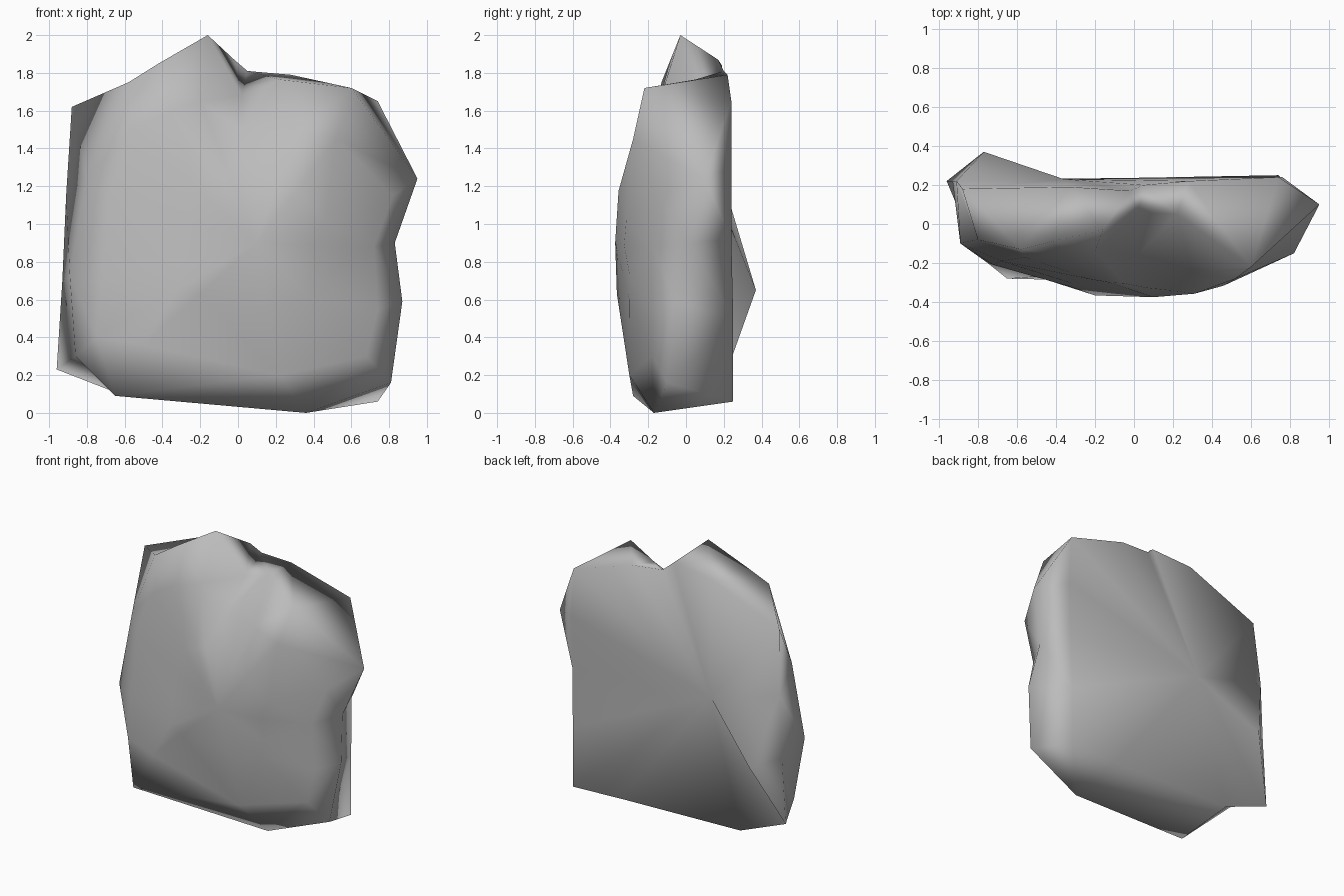
import bpy
import bmesh
from mathutils import Vector

default_cube = bpy.data.objects.get("Cube")
if default_cube:
    bpy.data.objects.remove(default_cube, do_unlink=True)


def make_material(name, colour):
    material = bpy.data.materials.new(name)
    material.use_nodes = True
    material.diffuse_color = colour
    shader = next(n for n in material.node_tree.nodes if n.type == "BSDF_PRINCIPLED")
    shader.inputs["Base Color"].default_value = colour
    return material


def add_ring(bm, points):
    return [bm.verts.new(point) for point in points]


def bridge(bm, outer, inner):
    """Join two rings that have the same number of corners."""
    count = len(outer)
    for i in range(count):
        j = (i + 1) % count
        bm.faces.new((outer[i], outer[j], inner[j], inner[i]))


def fan(bm, ring, centre, skip=()):
    """Close a ring with triangles around one vertex."""
    count = len(ring)
    for i in range(count):
        if i not in skip:
            bm.faces.new((ring[i], ring[(i + 1) % count], centre))


def dome_depth(x, z):
    """Depth of the front face: a diagonal crest that falls off to all sides."""
    crest_offset = abs(z - .67 - .77 * (x + .18))
    side_fall = .28 * max(0, -.18 - x) + .5 * max(0, x - .38)
    return -.375 + .14 * crest_offset + side_fall


# Outlines run clockwise from the peak, as seen from the front
back_edge = [
    (-.02, .17, 1.87), (.05, .2, 1.81), (.28, .22, 1.79), (.74, .24, 1.65),
    (.76, .24, 1.3), (.75, .24, .92), (.74, .25, .5), (.74, .25, .06),
    (.36, .24, .07), (-.6, .23, .09), (-.96, .22, .23), (-.93, .22, .7),
    (-.91, .22, 1.15), (-.88, .18, 1.62), (-.33, .19, 1.84),
]
side_rim = [
    (-.16, -.03, 2), (.02, .06, 1.68), (.22, .05, 1.765), (.6, -.22, 1.72),
    (.95, .1, 1.24), (.83, .02, .9), (.87, -.05, .59), (.81, -.1, .16),
    (.36, -.17, 0), (-.65, -.28, .09), (-.86, -.02, .3), (-.89, -.1, .72),
    (-.8, -.08, 1.25), (-.58, -.13, 1.75), (-.42, -.09, 1.85),
]
front_edge = [
    (-.2, -.14, 1.65), (.02, -.16, 1.5), (.3, -.25, 1.5), (.52, -.28, 1.45),
    (.82, -.15, 1.15), (.72, -.18, .88), (.74, -.18, .55), (.68, -.18, .3),
    (.22, -.3, .2), (-.5, -.27, .36), (-.75, -.2, .4), (-.72, -.21, .7),
    (-.68, -.19, 1.15), (-.56, -.17, 1.5), (-.36, -.16, 1.6),
]

bm = bmesh.new()
back = add_ring(bm, back_edge)
rim = add_ring(bm, side_rim)
front = add_ring(bm, front_edge)

# Domed front face, derived from the front outline
front_middle = Vector((.1, -.375, .9))
dome_points = []
for point in front_edge:
    inner = Vector(point).lerp(front_middle, .5)
    inner.y = dome_depth(inner.x, inner.z)
    dome_points.append(inner)
dome = add_ring(bm, dome_points)

bridge(bm, back, rim)
bridge(bm, rim, front)
bridge(bm, front, dome)
fan(bm, dome, bm.verts.new(front_middle))

# Flat back with one pointed bulge rising towards the lower corner
back_middle = bm.verts.new((-.36, .23, 1))
bulge_tip = bm.verts.new((-.77, .37, .65))
fan(bm, back, back_middle, skip=(10, 11))
fan(bm, [back_middle, *back[10:13]], bulge_tip)

bmesh.ops.triangulate(bm, faces=[f for f in bm.faces if len(f.verts) > 3])
bmesh.ops.recalc_face_normals(bm, faces=bm.faces[:])

mesh = bpy.data.meshes.new("rock_slab")
bm.to_mesh(mesh)
bm.free()
mesh.materials.append(make_material("stone grey", (.5, .5, .5, 1)))
rock = bpy.data.objects.new("rock_slab", mesh)
bpy.context.collection.objects.link(rock)

# Soft shading that keeps the large back face flat
for polygon in mesh.polygons:
    polygon.use_smooth = True
rock.modifiers.new("face_weighted_shading", "WEIGHTED_NORMAL")
